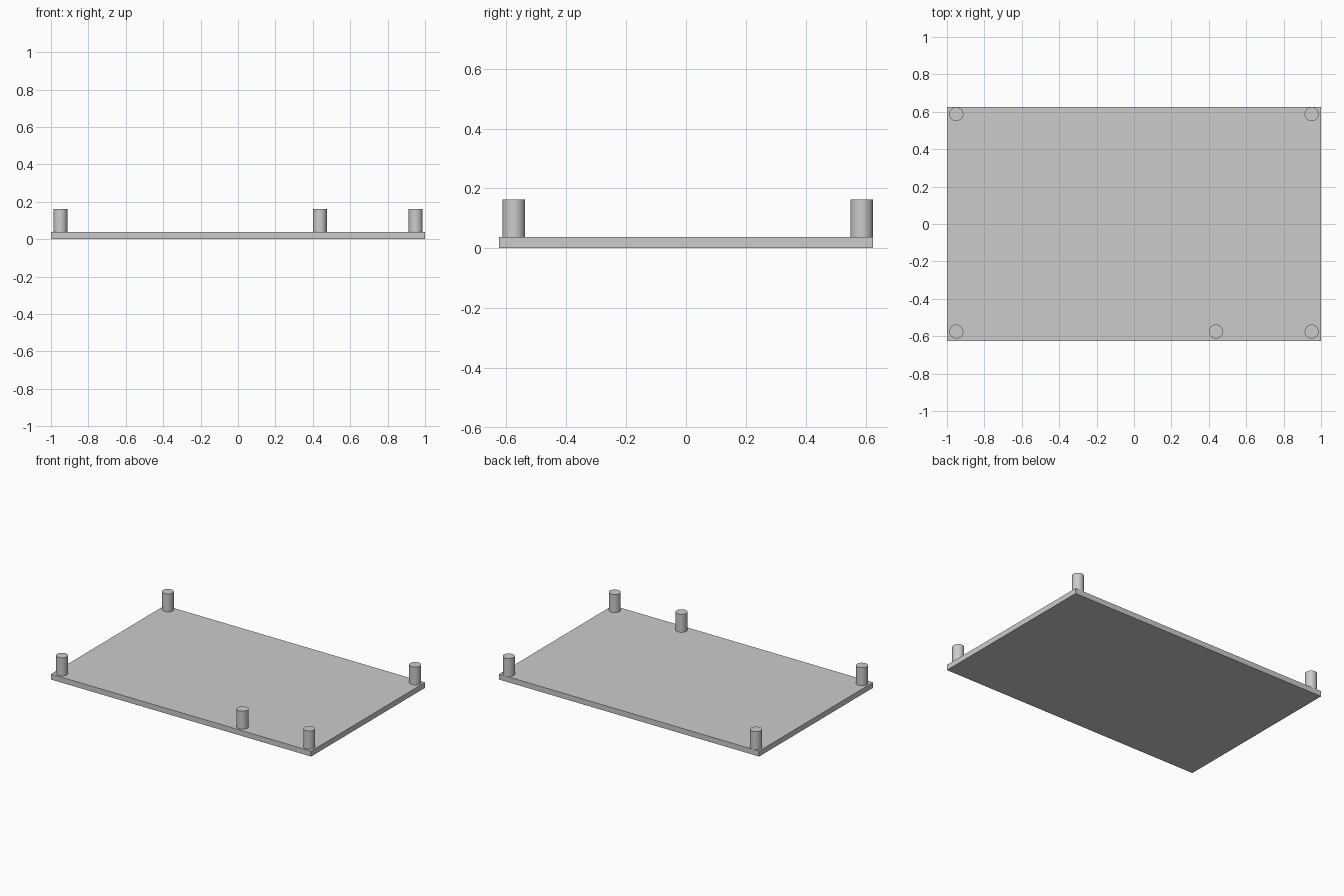
import bpy
from math import radians

cube = bpy.data.objects.get("Cube")
if cube:
    bpy.data.objects.remove(cube, do_unlink=True)

# Single grey material
GREY = (0.6, 0.6, 0.6, 1.0)
grey = bpy.data.materials.new("plain_grey")
grey.use_nodes = True
grey.diffuse_color = GREY
grey.node_tree.nodes["Principled BSDF"].inputs["Base Color"].default_value = GREY

PLATE_SIZE = (2.0, 1.25, 0.0375)
PEG_RADIUS = 0.0375
PEG_TOP = 0.1625


def add_peg(name, x, y):
    """Smooth round peg standing on the plate."""
    base = PLATE_SIZE[2]
    bpy.ops.mesh.primitive_cylinder_add(
        vertices=48, radius=PEG_RADIUS, depth=PEG_TOP - base,
        location=(x, y, (PEG_TOP + base) / 2))
    peg = bpy.context.object
    peg.name = name
    peg.data.materials.append(grey)
    bpy.ops.object.shade_smooth_by_angle(angle=radians(30))


# Flat base plate
bpy.ops.mesh.primitive_cube_add(size=1, location=(0, 0, PLATE_SIZE[2] / 2))
plate = bpy.context.object
plate.name = "base_plate"
plate.scale = PLATE_SIZE
bpy.ops.object.transform_apply(location=False, rotation=False, scale=True)
plate.data.materials.append(grey)

# Corner pegs; the back pair sits flush with the plate edge
for side, x in (("left", 0.95), ("right", -0.95)):
    for end, y in (("front", -0.575), ("back", 0.5875)):
        add_peg(f"{end}_{side}_peg", x, y)

# Extra peg along the front edge
add_peg("front_middle_peg", 0.4375, -0.575)
